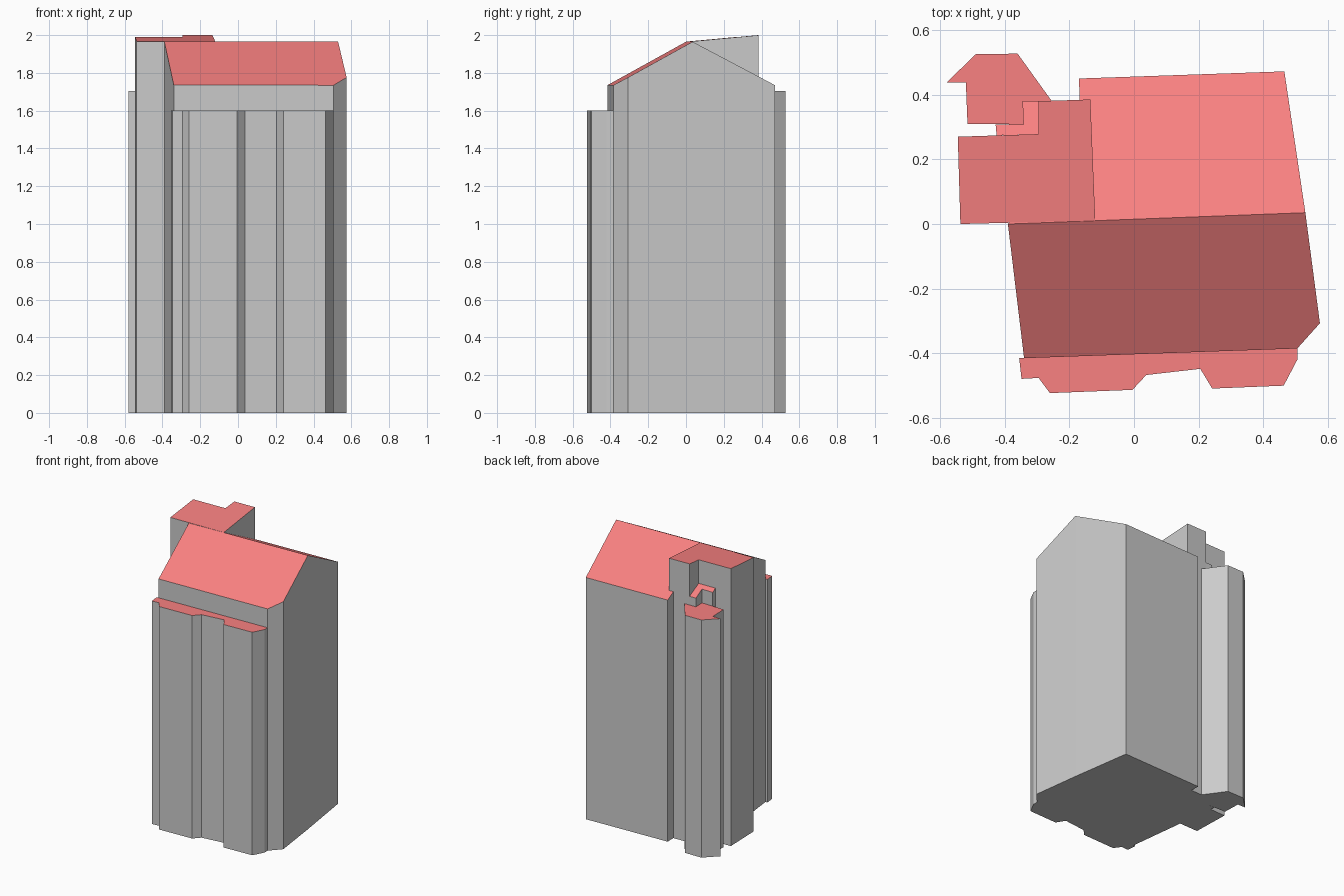
import bpy, bmesh

if "Cube" in bpy.data.objects:
    bpy.data.objects.remove(bpy.data.objects["Cube"])

roof_mat = bpy.data.materials.new("roof_red")
roof_mat.diffuse_color = (0.95, 0.22, 0.22, 1)
roof_mat.use_nodes = True
roof_mat.node_tree.nodes["Principled BSDF"].inputs["Base Color"].default_value = roof_mat.diffuse_color


def ridge_offset(x, y):
    """Distance behind (+) or in front of (-) the ridge line."""
    return y - 0.015 - 0.038 * x


def gable(x, y):
    d = ridge_offset(x, y)
    return 1.965 - (0.525 * d if d > 0 else -0.55 * d)


def tower_top(x, y):
    return 1.965 + 0.092 * ridge_offset(x, y)


def flat(z):
    return lambda x, y: z


def block(name, outline, height, roof_faces=None):
    """Extrude a counter-clockwise footprint from the ground to a roof surface."""
    n = len(outline)
    bm = bmesh.new()
    low = [bm.verts.new((x, y, 0)) for x, y in outline]
    top = [bm.verts.new((x, y, height(x, y))) for x, y in outline]
    bm.faces.new(low[::-1])
    for i in range(n):
        j = (i + 1) % n
        bm.faces.new((low[i], low[j], top[j], top[i]))
    for ids in roof_faces or [range(n)]:
        bm.faces.new([top[i] for i in ids]).material_index = 1
    bm.normal_update()
    mesh = bpy.data.meshes.new(name)
    bm.to_mesh(mesh)
    bm.free()
    mesh.materials.append(None)
    mesh.materials.append(roof_mat)
    obj = bpy.data.objects.new(name, mesh)
    bpy.context.collection.objects.link(obj)
    return obj


# Main gabled house; its hidden rear-left corner is tucked inside the tower
block("main_house",
      [(-0.39, 0.0), (-0.34, -0.415), (0.505, -0.385), (0.575, -0.307),
       (0.53, 0.035), (0.465, 0.472), (-0.17, 0.45), (-0.165, 0.25)],
      gable, [(0, 1, 2, 3, 4), (0, 4, 5, 6, 7)])

# Rear-left tower rising from the ridge
block("rear_tower",
      [(-0.537, 0.0), (-0.12, 0.011), (-0.135, 0.385), (-0.295, 0.38),
       (-0.295, 0.278), (-0.545, 0.27)], tower_top)

# Narrow ledge behind the tower, continuing the rear roof slope
block("rear_ledge",
      [(-0.425, 0.274), (-0.295, 0.278), (-0.295, 0.38), (-0.345, 0.38),
       (-0.342, 0.308), (-0.428, 0.308)], gable)

# Low rear bay
block("rear_bay",
      [(-0.515, 0.31), (-0.342, 0.308), (-0.345, 0.38), (-0.255, 0.381),
       (-0.36, 0.527), (-0.49, 0.525), (-0.58, 0.437), (-0.52, 0.437)],
      flat(1.705))

# Front strip with two bay windows
block("front_bays",
      [(-0.355, -0.415), (-0.348, -0.479), (-0.295, -0.476), (-0.26, -0.523),
       (-0.005, -0.513), (0.038, -0.467), (0.205, -0.448), (0.242, -0.509),
       (0.463, -0.5), (0.505, -0.42), (0.505, -0.385), (-0.34, -0.415)],
      flat(1.6))
